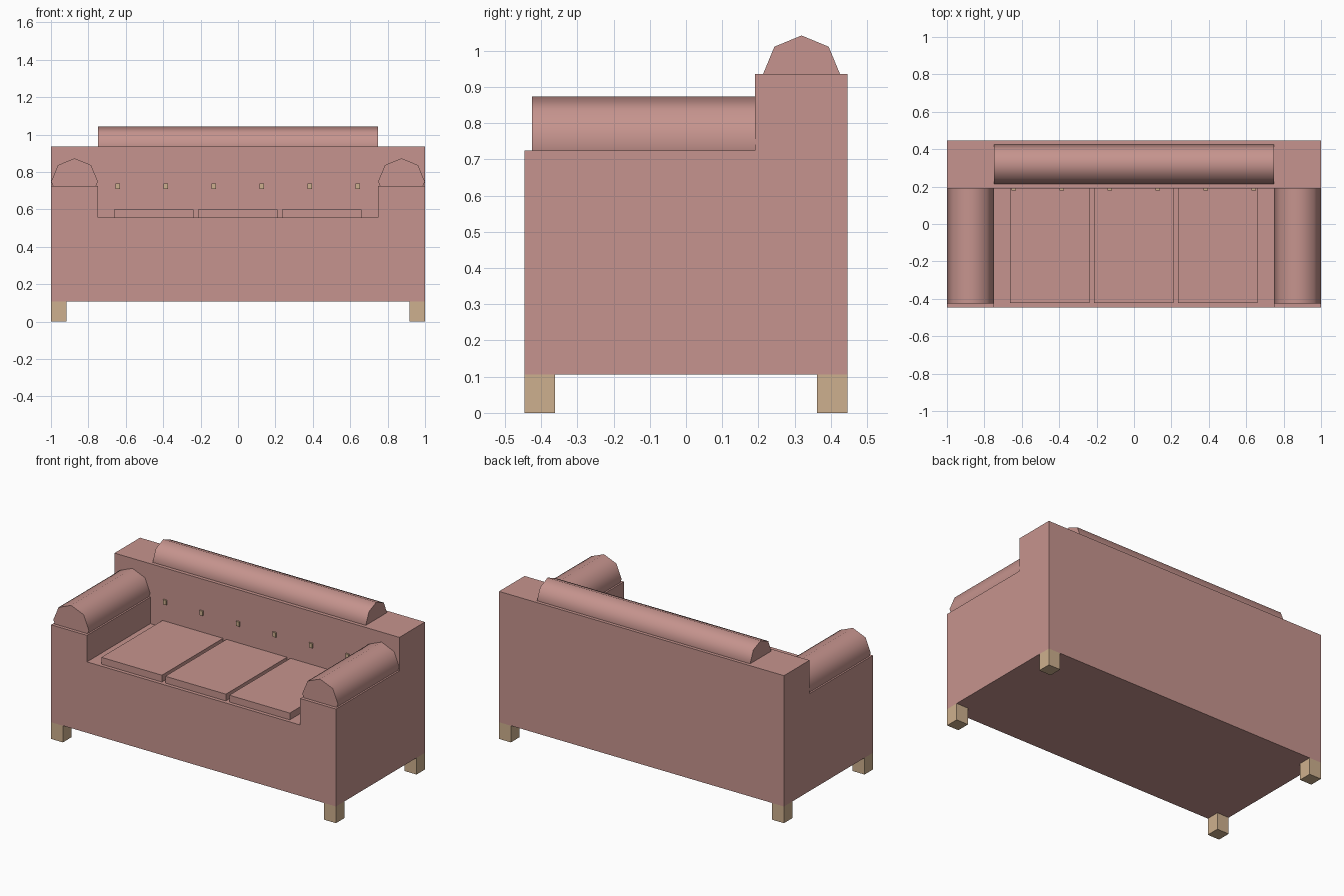
import bpy, bmesh, math
from mathutils import Matrix, Vector

if "Cube" in bpy.data.objects:
    bpy.data.objects.remove(bpy.data.objects["Cube"])


def material(name, rgb):
    m = bpy.data.materials.new(name)
    lin = [((c / 255 + 0.055) / 1.055) ** 2.4 for c in rgb]
    m.diffuse_color = (*lin, 1)
    m.use_nodes = True
    m.node_tree.nodes["Principled BSDF"].inputs["Base Color"].default_value = m.diffuse_color
    return m


PINK = material("dusty pink fabric", (198, 148, 142))
WOOD = material("light wood", (206, 176, 142))


def finish(bm, name, mat):
    bmesh.ops.recalc_face_normals(bm, faces=bm.faces[:])
    me = bpy.data.meshes.new(name)
    bm.to_mesh(me)
    bm.free()
    me.materials.append(mat)
    ob = bpy.data.objects.new(name, me)
    bpy.context.collection.objects.link(ob)
    return ob


def box_bm(lo, hi):
    bm = bmesh.new()
    lo, hi = Vector(lo), Vector(hi)
    mat = Matrix.Translation((lo + hi) / 2) @ Matrix.Diagonal((*(hi - lo), 1))
    bmesh.ops.create_cube(bm, size=1, matrix=mat)
    return bm


def box(name, lo, hi, mat):
    return finish(box_bm(lo, hi), name, mat)


def roll(name, centre, radius, length, rot):
    # eight-sided bolster, smooth around its length with crisp ends
    bm = bmesh.new()
    bmesh.ops.create_cone(bm, cap_ends=True, segments=8, radius1=radius, radius2=radius,
                          depth=length, matrix=Matrix.Translation(centre) @ rot)
    ob = finish(bm, name, PINK)
    bpy.context.view_layer.objects.active = ob
    ob.select_set(True)
    bpy.ops.object.shade_smooth_by_angle(angle=math.radians(60))
    ob.select_set(False)


INNER, BACK, DEEP = 0.748, 0.19, 0.446
BASE, SEAT, ARM, TOP = 0.106, 0.556, 0.724, 0.936

# body: one block, cut into zones, with arms and back pulled up
bm = box_bm((-1, -DEEP, BASE), (1, DEEP, SEAT))
for co, no in (((-INNER, 0, 0), (1, 0, 0)), ((INNER, 0, 0), (1, 0, 0)), ((0, BACK, 0), (0, 1, 0))):
    bmesh.ops.bisect_plane(bm, geom=bm.verts[:] + bm.edges[:] + bm.faces[:], plane_co=co, plane_no=no)


def raise_zone(z, dz, rule):
    bm.normal_update()
    faces = [f for f in bm.faces if f.normal.z > 0.9
             and abs(f.calc_center_median().z - z) < 1e-4 and rule(f.calc_center_median())]
    res = bmesh.ops.extrude_face_region(bm, geom=faces)
    bmesh.ops.translate(bm, vec=(0, 0, dz), verts=[v for v in res["geom"] if isinstance(v, bmesh.types.BMVert)])


raise_zone(SEAT, ARM - SEAT, lambda c: abs(c.x) > INNER or c.y > BACK)
raise_zone(ARM, TOP - ARM, lambda c: c.y > BACK)
bmesh.ops.dissolve_limit(bm, angle_limit=0.01, verts=bm.verts[:], edges=bm.edges[:])
finish(bm, "sofa_body", PINK)

# arm and back bolsters
for side, s in (("left", -1), ("right", 1)):
    roll(side + "_arm_roll", (s * 0.874, (BACK - 0.425) / 2, 0.748), 0.125, BACK + 0.425,
         Matrix.Rotation(math.pi / 2, 4, 'X'))
roll("back_roll", (0, 0.319, 0.936), 0.106, 2 * INNER, Matrix.Rotation(math.pi / 2, 4, 'Y'))

# seat cushions
for i in range(3):
    x = -0.663 + i * 0.449
    box(f"seat_cushion_{i + 1}", (x, -0.423, SEAT - 0.02), (x + 0.425, BACK, 0.599), PINK)

# backrest buttons
for i in range(6):
    x = -0.642 + i * 0.2562
    box(f"button_{i + 1}", (x - 0.012, BACK - 0.01, 0.708), (x + 0.012, BACK + 0.01, 0.737), WOOD)

# legs
for sx in (-1, 1):
    for sy in (-1, 1):
        xs = sorted((sx, sx * 0.917))
        ys = sorted((sy * DEEP, sy * 0.362))
        box(f"{'front' if sy < 0 else 'back'}_leg_{'left' if sx < 0 else 'right'}",
            (xs[0], ys[0], 0), (xs[1], ys[1], BASE), WOOD)
